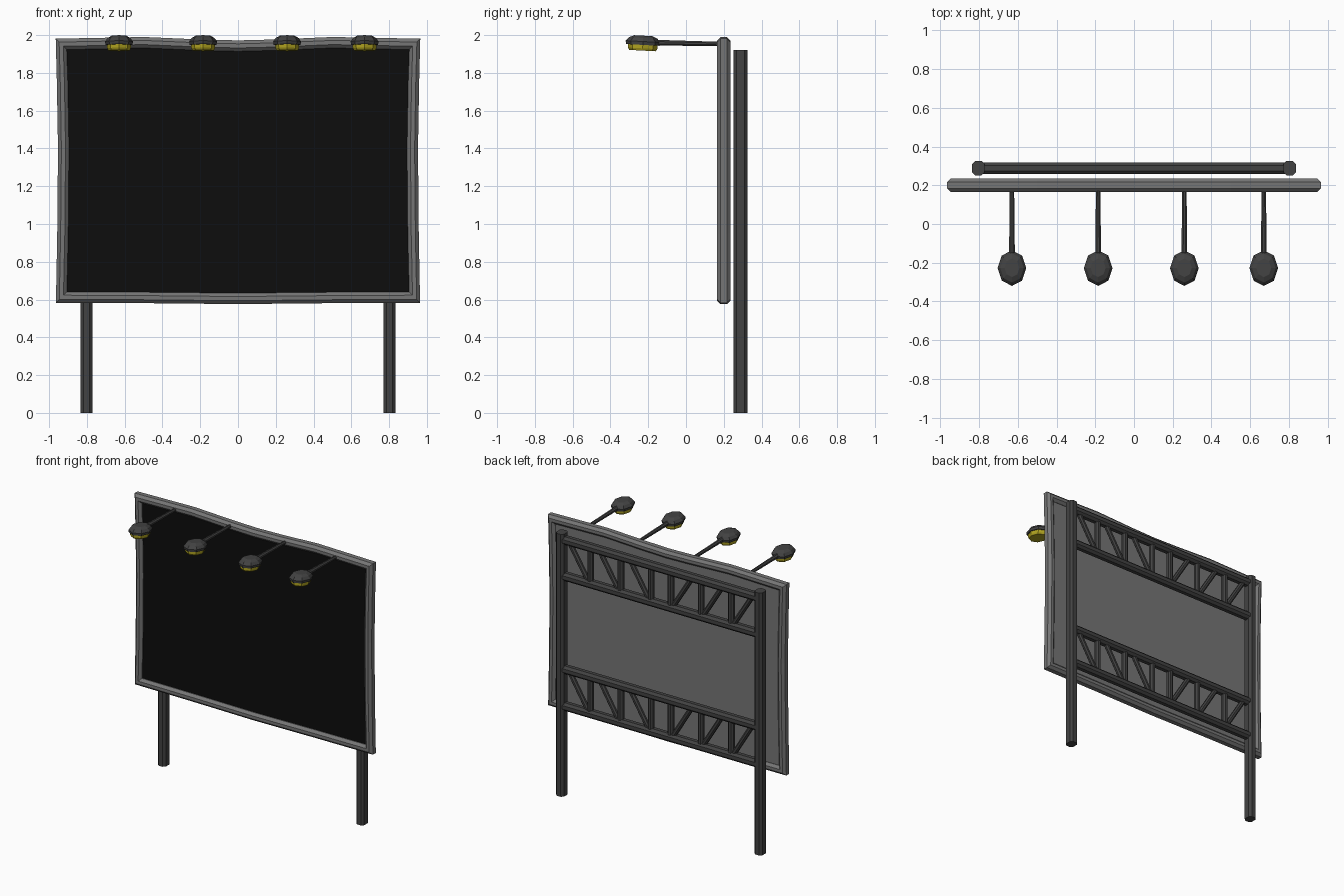
import bpy, bmesh
from math import cos, sin, pi, radians
from mathutils import Vector, Matrix

cube = bpy.data.objects.get("Cube")
if cube:
    bpy.data.objects.remove(cube, do_unlink=True)


def material(name, rgb):
    m = bpy.data.materials.new(name)
    m.use_nodes = True
    m.diffuse_color = (*rgb, 1)
    bsdf = m.node_tree.nodes["Principled BSDF"]
    bsdf.inputs["Base Color"].default_value = (*rgb, 1)
    bsdf.inputs["Roughness"].default_value = 0.8
    return m


DARK = material("dark steel", (0.055, 0.055, 0.055))
GREY = material("grey metal", (0.18, 0.18, 0.18))
BLACK = material("black screen", (0.004, 0.004, 0.004))
YELLOW = material("yellow lamp", (0.45, 0.38, 0.015))


def loft(name, rings, mats, closed=False):
    """Skin a list of point rings; cap the ends unless closed into a loop."""
    bm = bmesh.new()
    vs = [[bm.verts.new(p) for p in ring] for ring in rings]
    n = len(vs[0])
    pairs = list(zip(vs, vs[1:])) + ([(vs[-1], vs[0])] if closed else [])
    for a, b in pairs:
        for i in range(n):
            j = (i + 1) % n
            bm.faces.new((a[i], a[j], b[j], b[i]))
    if not closed:
        bm.faces.new(vs[0])
        bm.faces.new(vs[-1])
    bmesh.ops.recalc_face_normals(bm, faces=bm.faces)
    me = bpy.data.meshes.new(name)
    bm.to_mesh(me)
    bm.free()
    for m in mats:
        me.materials.append(m)
    ob = bpy.data.objects.new(name, me)
    bpy.context.collection.objects.link(ob)
    return ob


def octagon(w, d, c):
    """Rectangle w by d with its corners cut by c."""
    w, d = w / 2, d / 2
    return [(w, d - c), (w - c, d), (c - w, d), (-w, d - c),
            (-w, c - d), (c - w, -d), (w - c, -d), (w, c - d)]


def bar(name, a, b, w, d, c, end_scale=1.0):
    a, b = Vector(a), Vector(b)
    t = (b - a).normalized()
    ref = Vector((1, 0, 0)) if abs(t.y) > 0.7 else Vector((0, 1, 0))
    v = (ref - t * ref.dot(t)).normalized()
    u = v.cross(t)
    rings = [[p + (u * i + v * j) * s for i, j in octagon(w, d, c)]
             for p, s in ((a, 1), (b, end_scale))]
    return loft(name, rings, [DARK])


# Slightly wavy frame swept round the sign
half = [((0, 0.605), (0, -1)), ((0.5, 0.61), (0, -1)),
        ((0.935, 0.612), (1, -1)), ((0.928, 0.95), (1, 0)),
        ((0.924, 1.4), (1, 0)), ((0.93, 1.75), (1, 0)),
        ((0.936, 1.952), (1, 1)), ((0.5, 1.961), (0, 1)),
        ((0.2, 1.948), (0, 1)), ((0, 1.943), (0, 1))]
path = half + [((-x, z), (-u, w)) for (x, z), (u, w) in half[-2:0:-1]]
loft("sign_frame",
     [[(x + u * i, 0.2 + j, z + w * i) for i, j in octagon(0.058, 0.07, 0.018)]
      for (x, z), (u, w) in path], [GREY], closed=True)

# Panel: black display side, grey back
panel = loft("sign_panel",
             [[(x, y, z) for x, z in ((-0.925, 0.615), (0.925, 0.615),
                                      (0.925, 1.945), (-0.925, 1.945))]
              for y in (0.188, 0.214)], [GREY, BLACK])
for f in panel.data.polygons:
    f.material_index = 1 if f.normal.y < -0.5 else 0

# Posts
BACK_Y = 0.288
for side, sx in (("left", 1), ("right", -1)):
    bar(side + "_post", (0.803 * sx, BACK_Y, 0), (0.803 * sx, BACK_Y, 1.92),
        0.064, 0.074, 0.016)

# Two rear trusses, mirrored about the middle
for level, low, high in (("lower", 0.655, 0.925), ("upper", 1.605, 1.87)):
    for edge, z in (("bottom", low), ("top", high)):
        bar(f"{level}_truss_{edge}_rail", (-0.8, BACK_Y, z), (0.8, BACK_Y, z),
            0.058, 0.06, 0.016)
    for side, sx in (("left", 1), ("right", -1)):
        for k in range(3):
            x = 0.08 + 0.245 * k
            bar(f"{level}_truss_{side}_upright", (x * sx, BACK_Y, low),
                (x * sx, BACK_Y, high), 0.042, 0.042, 0.012)
            bar(f"{level}_truss_{side}_brace", ((x + 0.01) * sx, BACK_Y, low),
                ((x + 0.175) * sx, BACK_Y, high), 0.034, 0.034, 0.01)

# Floodlights on arms
tilt = Matrix.Rotation(radians(-3), 4, "X")


def lamp_part(name, x, levels, mat):
    centre = Vector((x, -0.228, 1.96))
    rings = [[centre + tilt @ Vector((0.074 * s * sin(k * pi / 4),
                                      0.092 * s * cos(k * pi / 4), z))
              for k in range(8)] for z, s in levels]
    return loft(name, rings, [mat])


for x in (-0.63, -0.185, 0.26, 0.67):
    bar("lamp_arm", (x, -0.16, 1.96), (x, 0.19, 1.953), 0.03, 0.03, 0.009, 0.75)
    lamp_part("lamp_hood", x, ((-0.012, 0.96), (0.006, 1.0),
                               (0.025, 0.82), (0.037, 0.52)), DARK)
    lamp_part("lamp_lens", x, ((-0.042, 0.76), (-0.03, 0.84), (-0.008, 0.86)),
              YELLOW)
